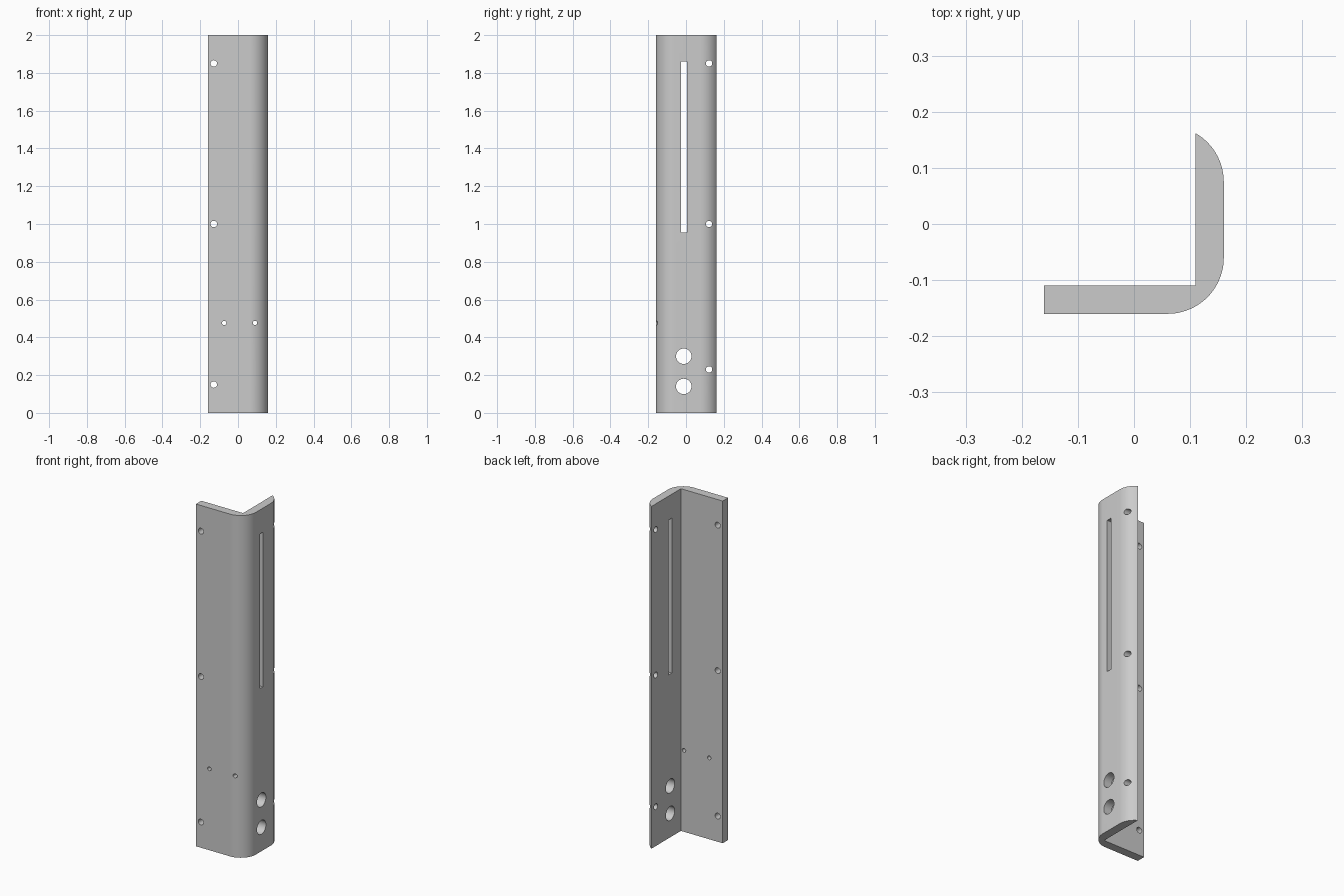
import bpy, bmesh
from math import sin, cos, pi, radians
from mathutils import Matrix, Vector

default = bpy.data.objects.get("Cube")
if default:
    bpy.data.objects.remove(default, do_unlink=True)

HEIGHT, HALF, INNER, RADIUS = 2.0, 0.16, 0.11, 0.10

grey = bpy.data.materials.new("plain grey")
grey.use_nodes = True
grey.diffuse_color = (0.6, 0.6, 0.6, 1)
grey.node_tree.nodes["Principled BSDF"].inputs["Base Color"].default_value = (0.6, 0.6, 0.6, 1)


def arc(cx, cy, start, end, steps):
    """Points on a corner arc, angles in degrees."""
    angles = [radians(start + (end - start) * i / steps) for i in range(steps + 1)]
    return [(cx + RADIUS * cos(a), cy + RADIUS * sin(a)) for a in angles]


def make_object(name, bm):
    bmesh.ops.recalc_face_normals(bm, faces=bm.faces)
    mesh = bpy.data.meshes.new(name)
    bm.to_mesh(mesh)
    bm.free()
    mesh.materials.append(grey)
    obj = bpy.data.objects.new(name, mesh)
    bpy.context.collection.objects.link(obj)
    return obj


# Angle bracket: L profile with a rounded corner and a rounded rear edge
profile = [(-HALF, -HALF)]
profile += arc(HALF - RADIUS, RADIUS - HALF, -90, 0, 24)
profile += arc(HALF - RADIUS, 0.075, 0, 60, 16)
profile += [(INNER, -INNER), (-HALF, -INNER)]
bm = bmesh.new()
base = bm.faces.new([bm.verts.new((x, y, 0)) for x, y in profile])
top = bmesh.ops.extrude_face_region(bm, geom=[base])["geom"]
bmesh.ops.translate(bm, vec=Vector((0, 0, HEIGHT)),
                    verts=[v for v in top if isinstance(v, bmesh.types.BMVert)])
bracket = make_object("angle_bracket", bm)

# Cutters: round holes through each wall, plus the long slot
bm = bmesh.new()
MID = 0.125


def hole(position, radius, axis):
    turn = Matrix.Rotation(pi / 2, 4, axis)
    bmesh.ops.create_cone(bm, cap_ends=True, segments=32, radius1=radius, radius2=radius,
                          depth=0.15, matrix=Matrix.Translation(position) @ turn)


for z in (0.15, 1.0, 1.85):
    hole((-0.128, -MID, z), 0.017, 'X')
for x in (-0.073, 0.09):
    hole((x, -MID, 0.476), 0.0115, 'X')
for z in (0.23, 1.0, 1.85):
    hole((MID, 0.122, z), 0.017, 'Y')
for z in (0.14, 0.30):
    hole((MID, -0.012, z), 0.041, 'Y')
bmesh.ops.create_cube(bm, size=1, matrix=Matrix.Translation((MID, -0.011, 1.407))
                      @ Matrix.Diagonal((0.15, 0.03, 0.905, 1)))
cutter = make_object("hole_cutter", bm)
cutter.hide_render = True

# Cut the holes, then drop the cutter
cut = bracket.modifiers.new("holes", 'BOOLEAN')
cut.operation, cut.solver, cut.object = 'DIFFERENCE', 'EXACT', cutter
bpy.ops.object.select_all(action='DESELECT')
bracket.select_set(True)
bpy.context.view_layer.objects.active = bracket
bpy.ops.object.modifier_apply(modifier=cut.name)
bpy.data.objects.remove(cutter, do_unlink=True)
bpy.ops.object.shade_smooth_by_angle(angle=radians(25))
